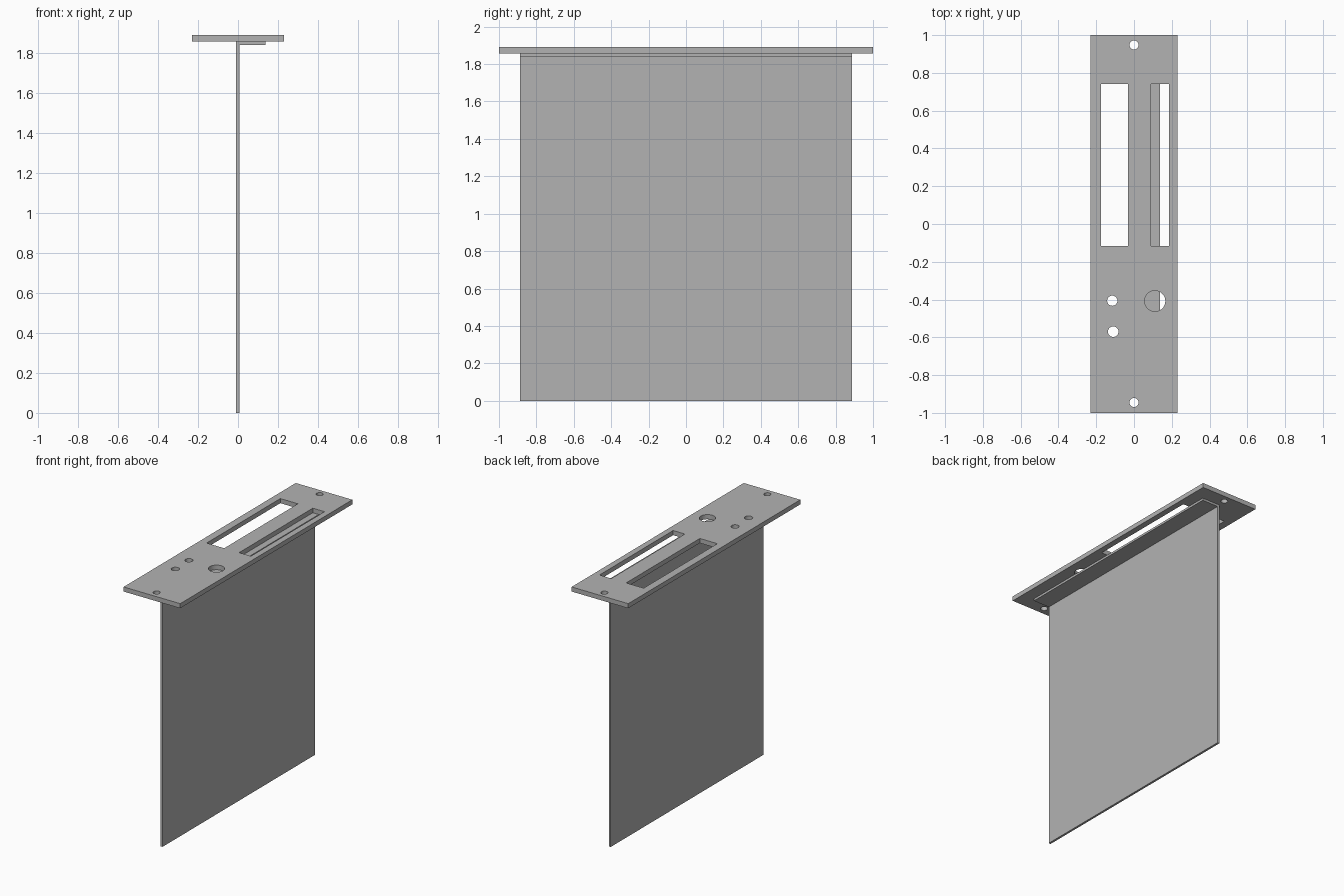
import bpy
import bmesh
from mathutils import Matrix, Vector

cube = bpy.data.objects.get("Cube")
if cube:
    bpy.data.objects.remove(cube, do_unlink=True)

grey = bpy.data.materials.new("plain grey")
grey.use_nodes = True
grey.diffuse_color = (0.45, 0.45, 0.45, 1)
grey.node_tree.nodes["Principled BSDF"].inputs["Base Color"].default_value = grey.diffuse_color

PLATE_BOTTOM, PLATE_TOP = 1.857, 1.891
SHEET_HALF = 0.887


def make_object(name, bm):
    bmesh.ops.recalc_face_normals(bm, faces=bm.faces)
    mesh = bpy.data.meshes.new(name)
    bm.to_mesh(mesh)
    bm.free()
    mesh.materials.append(grey)
    obj = bpy.data.objects.new(name, mesh)
    bpy.context.collection.objects.link(obj)
    return obj


def add_box(bm, low, high):
    low, high = Vector(low), Vector(high)
    size = Matrix.Diagonal((*(high - low), 1))
    bmesh.ops.create_cube(bm, size=1, matrix=Matrix.Translation((low + high) / 2) @ size)


def add_drill(bm, x, y, radius, sides=32):
    spot = Matrix.Translation((x, y, (PLATE_BOTTOM + PLATE_TOP) / 2))
    bmesh.ops.create_cone(bm, cap_ends=True, segments=sides, radius1=radius,
                          radius2=radius, depth=0.2, matrix=spot)


# Flat face plate
bm = bmesh.new()
add_box(bm, (-0.23, -1, PLATE_BOTTOM), (0.23, 1, PLATE_TOP))
plate = make_object("face_plate", bm)

# Cutter for the two long slots and the five round holes
bm = bmesh.new()
for left, right in ((-0.174, -0.031), (0.09, 0.186)):
    add_box(bm, (left, -0.116, 1.75), (right, 0.74, 2))
for x, y, radius in ((0, 0.948, 0.024), (0, -0.945, 0.024), (0.111, -0.408, 0.055),
                     (-0.115, -0.406, 0.027), (-0.11, -0.57, 0.028)):
    add_drill(bm, x, y, radius)
cutter = make_object("hole_cutter", bm)
cutter.hide_render = True

# Cut the plate, then discard the cutter
cut = plate.modifiers.new("holes", "BOOLEAN")
cut.operation = "DIFFERENCE"
cut.solver = "EXACT"
cut.object = cutter
bpy.context.view_layer.objects.active = plate
bpy.ops.object.modifier_apply(modifier=cut.name)
bpy.data.objects.remove(cutter, do_unlink=True)

# Thin sheet with its top edge folded into a flange under the plate
profile = ((-0.009, 0), (0.007, 0), (0.007, 1.841), (0.138, 1.841),
           (0.138, PLATE_BOTTOM), (-0.009, PLATE_BOTTOM))
bm = bmesh.new()
end = bm.faces.new([bm.verts.new((x, -SHEET_HALF, z)) for x, z in profile])
sweep = bmesh.ops.extrude_face_region(bm, geom=[end], use_keep_orig=True)
moved = [v for v in sweep["geom"] if isinstance(v, bmesh.types.BMVert)]
bmesh.ops.translate(bm, verts=moved, vec=(0, 2 * SHEET_HALF, 0))
make_object("folded_sheet", bm)

# Smooth only the round hole walls
bpy.ops.object.select_all(action="DESELECT")
plate.select_set(True)
bpy.ops.object.shade_smooth_by_angle()
